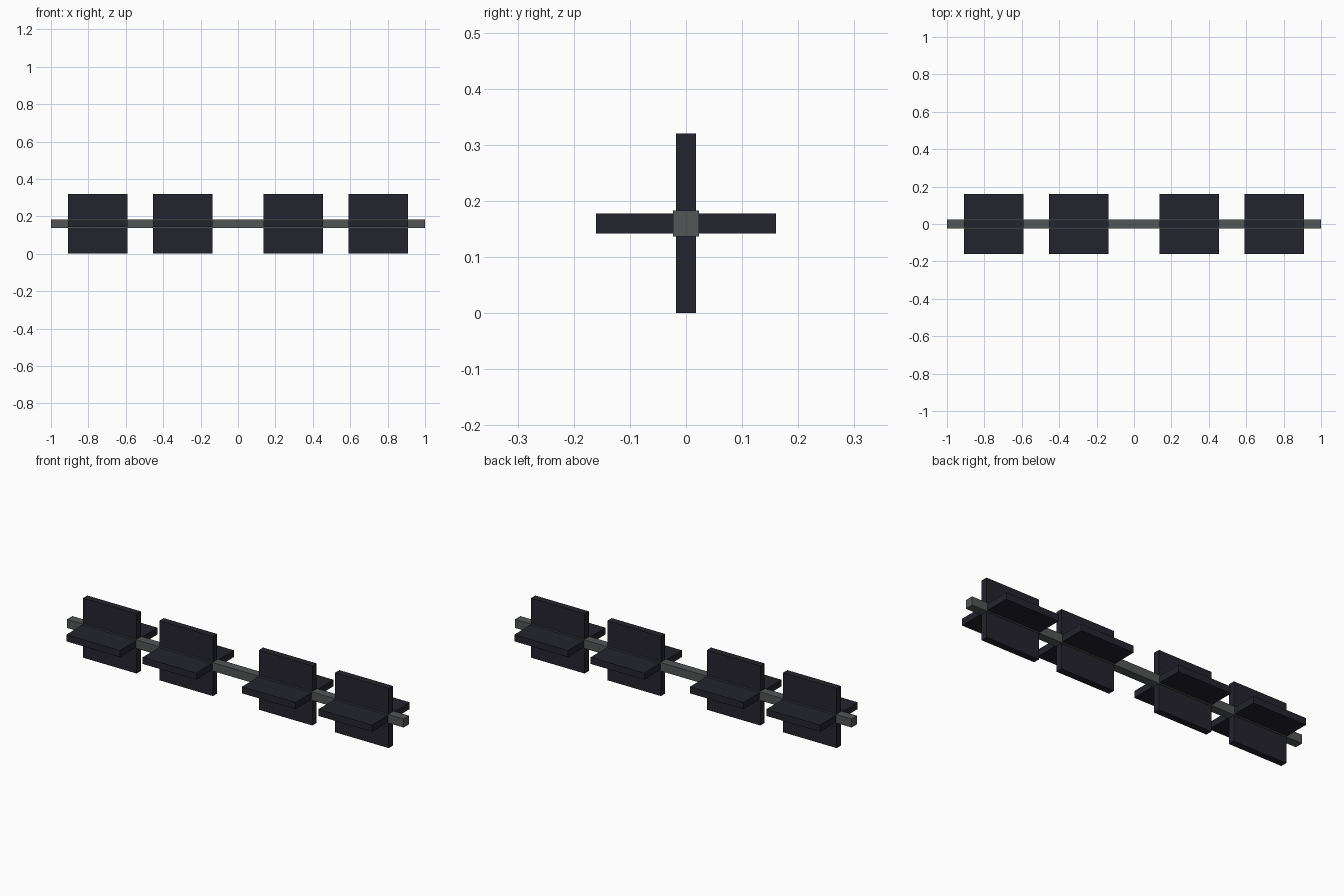
import bpy

if "Cube" in bpy.data.objects:
    bpy.data.objects.remove(bpy.data.objects["Cube"])

AXIS_Z = 0.16      # height of the shaft axis
SPAN = 0.32        # full width of each paddle plate
LENGTH = 0.318     # plate length along the shaft
THICK = 0.036      # plate thickness


def material(name, rgb):
    m = bpy.data.materials.new(name)
    m.diffuse_color = (*rgb, 1.0)
    m.use_nodes = True
    m.node_tree.nodes["Principled BSDF"].inputs["Base Color"].default_value = m.diffuse_color
    return m


def box(name, x, size, mat):
    bpy.ops.mesh.primitive_cube_add(size=1, location=(x, 0, AXIS_Z))
    ob = bpy.context.object
    ob.name = name
    ob.scale = size
    bpy.ops.object.transform_apply(location=False, rotation=False, scale=True)
    ob.data.materials.append(mat)
    return ob


shaft_grey = material("shaft grey", (0.085, 0.090, 0.092))
plate_dark = material("dark blue grey", (0.017, 0.017, 0.026))

# Square shaft running the full length
box("shaft", 0, (2.0, 0.046, 0.046), shaft_grey)

# Four cross-shaped paddles, each an upright and a flat plate
for i, x in enumerate((-0.749, -0.295, 0.295, 0.749), 1):
    box(f"upright_plate_{i}", x, (LENGTH, THICK, SPAN), plate_dark)
    box(f"flat_plate_{i}", x, (LENGTH, SPAN, THICK), plate_dark)
